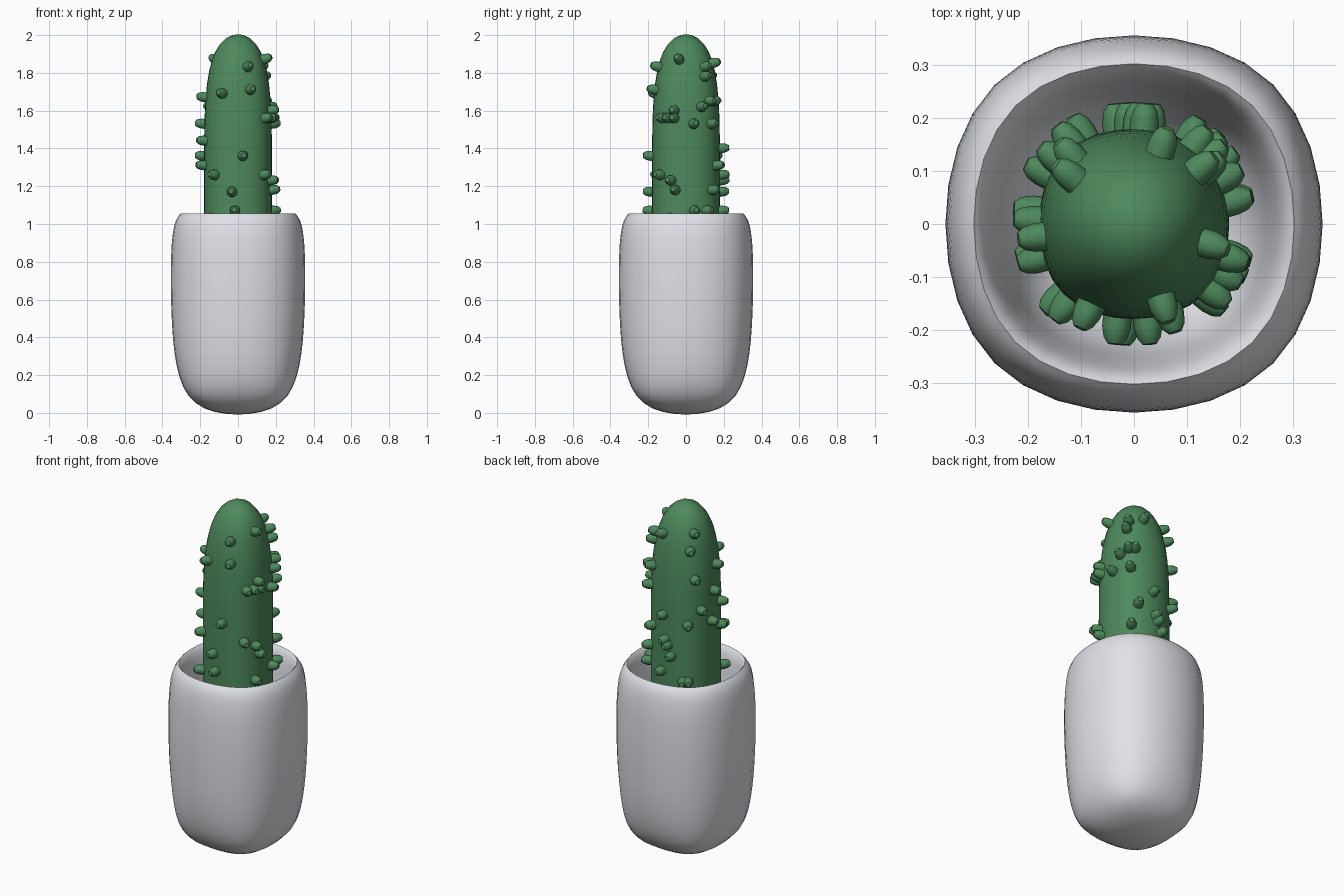
import bpy, bmesh, math
from mathutils import Vector, Matrix
from mathutils.bvhtree import BVHTree

if "Cube" in bpy.data.objects:
    bpy.data.objects.remove(bpy.data.objects["Cube"])


def material(name, colour):
    mat = bpy.data.materials.new(name)
    mat.use_nodes = True
    mat.diffuse_color = (*colour, 1)
    mat.node_tree.nodes["Principled BSDF"].inputs["Base Color"].default_value = (*colour, 1)
    return mat


def add_object(name, bm, mat):
    bmesh.ops.recalc_face_normals(bm, faces=bm.faces)
    mesh = bpy.data.meshes.new(name)
    bm.to_mesh(mesh)
    bm.free()
    mesh.materials.append(mat)
    obj = bpy.data.objects.new(name, mesh)
    bpy.context.collection.objects.link(obj)
    return obj


def smooth(obj, angle):
    bpy.ops.object.select_all(action="DESELECT")
    obj.select_set(True)
    bpy.context.view_layer.objects.active = obj
    bpy.ops.object.shade_smooth_by_angle(angle=math.radians(angle))


def rounded_box(name, rings, mat, sharp_ring=None):
    """Stack square rings (half width, height), cap both ends and subdivide."""
    bm = bmesh.new()
    edge_crease = bm.edges.layers.float.new("crease_edge")
    corner_crease = bm.verts.layers.float.new("crease_vert")
    loops = [[bm.verts.new((sx * a, sy * a, z))
              for sx, sy in ((1, 1), (-1, 1), (-1, -1), (1, -1))] for a, z in rings]
    for low, high in zip(loops, loops[1:]):
        for i in range(4):
            j = (i + 1) % 4
            bm.faces.new((low[i], low[j], high[j], high[i]))
    bm.faces.new(loops[0])
    bm.faces.new(loops[-1])
    # Keep the upright corners slightly square, most of all at the base
    for vert in loops[0]:
        vert[corner_crease] = 0.25
    for low, high in zip(loops, loops[1:]):
        for pair in zip(low, high):
            bm.edges.get(pair)[edge_crease] = 0.1
    if sharp_ring is not None:
        ring = loops[sharp_ring]
        for i in range(4):
            bm.edges.get((ring[i - 1], ring[i]))[edge_crease] = 1.0
    obj = add_object(name, bm, mat)
    sub = obj.modifiers.new("rounding", "SUBSURF")
    sub.levels = sub.render_levels = 3
    bpy.context.view_layer.objects.active = obj
    bpy.ops.object.modifier_apply(modifier=sub.name)
    smooth(obj, 40)
    return obj


white = material("pale ceramic", (0.76, 0.78, 0.82))
green = material("cactus green", (0.075, 0.25, 0.108))

# Pot: outer wall, crisp rim, then the hollow inside
rounded_box("pot", [(.335, -.05), (.39, .53), (.384, 1.0), (.327, 1.056),
                    (.297, 1.025), (.275, .85), (.24, .45)], white, sharp_ring=3)

# Cactus body
body = rounded_box("cactus_body", [(.19, .45), (.195, .85), (.194, 1.3), (.193, 2.066)], green)

# Spines: height in hundredths -> directions in degrees around the body
SPINES = {
    187: (-15, 143), 185: (70,), 183: (-70, 40), 178: (37, 133), 171: (-68,),
    169: (-118,), 167: (188,), 165: (42, 52), 162: (27, 140), 160: (-20,),
    156: (-20, -30, -41), 153: (13, 45, 178), 144: (200, 150), 140: (84,),
    136: (-82, 172, 128), 131: (196, 57), 126: (-45, -130, 88), 123: (93, -25),
    118: (-18, 46), 117: (-100, 100), 107: (-95, 14, 80, 35),
    103: (-26, -135, 120, 128),
}
PROFILE = ((.028, -.02), (.027, .018), (.022, .038), (.013, .05))
SIDES = 10

tree = BVHTree.FromObject(body, bpy.context.evaluated_depsgraph_get())
bm = bmesh.new()
for height, angles in SPINES.items():
    for deg in angles:
        out = Vector((math.cos(math.radians(deg)), math.sin(math.radians(deg)), 0))
        hit, normal, _, _ = tree.ray_cast(out + Vector((0, 0, height / 100)), -out)
        axis = (normal + out * .6 + Vector((0, 0, .15))).normalized()
        place = Matrix.Translation(hit) @ axis.to_track_quat("Z", "Y").to_matrix().to_4x4()
        rings = [[bm.verts.new(place @ Vector((r * math.cos(k * math.tau / SIDES),
                                               r * math.sin(k * math.tau / SIDES), h)))
                  for k in range(SIDES)] for r, h in PROFILE]
        for low, high in zip(rings, rings[1:]):
            for k in range(SIDES):
                n = (k + 1) % SIDES
                bm.faces.new((low[k], low[n], high[n], high[k]))
        bm.faces.new(rings[0])
        bm.faces.new(rings[-1])
smooth(add_object("cactus_spines", bm, green), 40)
